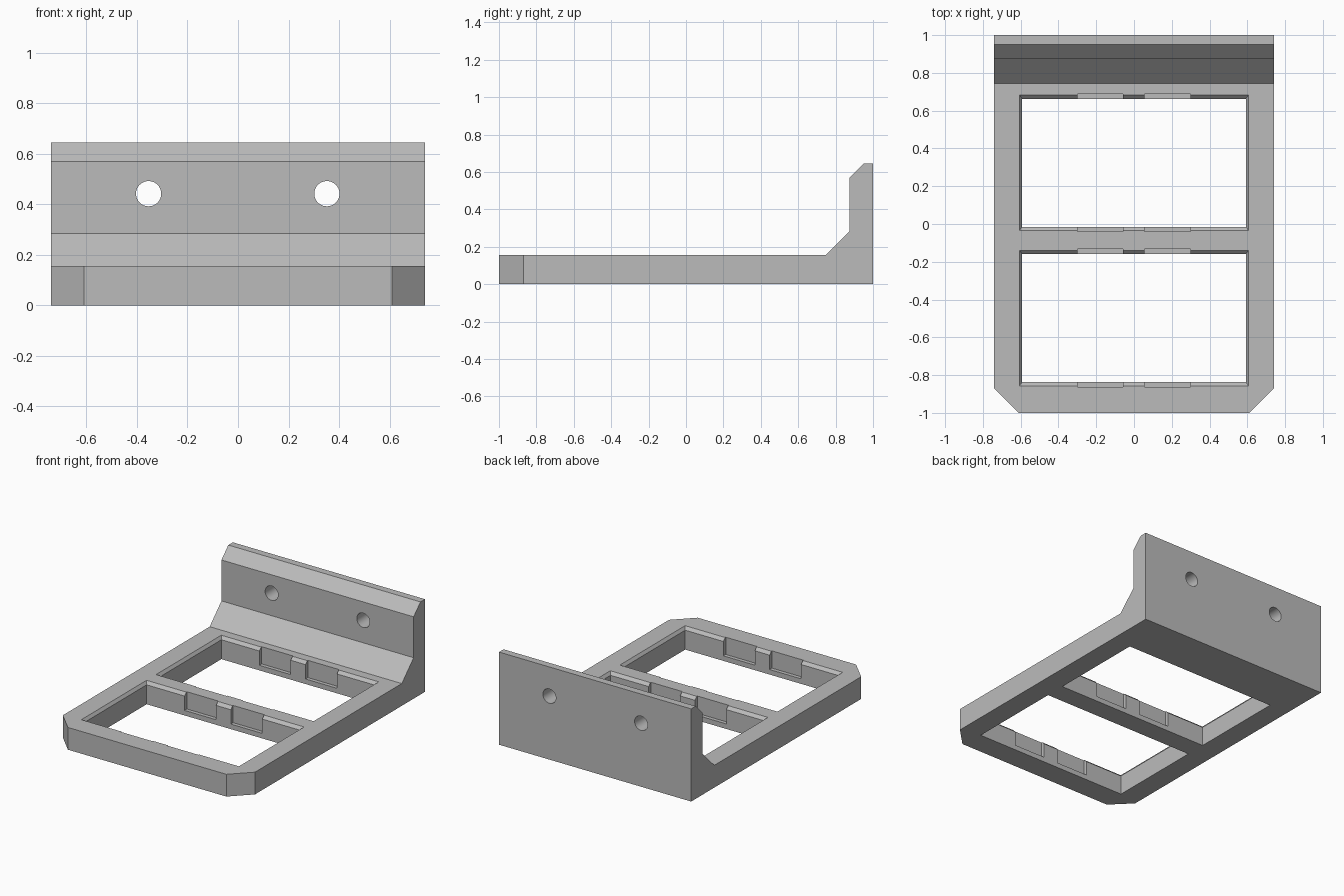
import bpy, bmesh, math
from mathutils import Matrix, Vector

if "Cube" in bpy.data.objects:
    bpy.data.objects.remove(bpy.data.objects["Cube"])

grey = bpy.data.materials.new("light grey")
grey.diffuse_color = (0.5, 0.5, 0.5, 1)
grey.use_nodes = True
grey.node_tree.nodes["Principled BSDF"].inputs["Base Color"].default_value = grey.diffuse_color


def make_object(name, bm):
    bmesh.ops.recalc_face_normals(bm, faces=bm.faces)
    mesh = bpy.data.meshes.new(name)
    bm.to_mesh(mesh)
    bm.free()
    mesh.materials.append(grey)
    ob = bpy.data.objects.new(name, mesh)
    bpy.context.collection.objects.link(ob)
    return ob


def prism(name, points, shift):
    """Closed outline swept along a vector."""
    bm = bmesh.new()
    face = bm.faces.new([bm.verts.new(p) for p in points])
    out = bmesh.ops.extrude_face_region(bm, geom=[face])
    bmesh.ops.translate(bm, vec=shift, verts=[v for v in out["geom"] if isinstance(v, bmesh.types.BMVert)])
    return make_object(name, bm)


def box(name, x0, x1, y0, y1, z0, z1):
    return prism(name, [(x0, y0, z0), (x1, y0, z0), (x1, y1, z0), (x0, y1, z0)], Vector((0, 0, z1 - z0)))


def cut(target, cutter):
    mod = target.modifiers.new("cut", 'BOOLEAN')
    mod.operation, mod.solver, mod.object = 'DIFFERENCE', 'EXACT', cutter
    deps = bpy.context.evaluated_depsgraph_get()
    mesh = bpy.data.meshes.new_from_object(target.evaluated_get(deps))
    target.modifiers.clear()
    target.data = mesh
    bpy.data.objects.remove(cutter)


W, T = 0.74, 0.155      # half width, plate thickness

# L-shaped bracket with sloped foot and bevelled lip
profile = [(-1, 0), (1, 0), (1, .645), (.95, .645), (.875, .57), (.875, .285), (.745, T), (-1, T)]
bracket = prism("bracket_frame", [(-W, y, z) for y, z in profile], Vector((2 * W, 0, 0)))

# Clipped front corners
for s in (-1, 1):
    cut(bracket, prism("corner_cutter", [(s * W, -.87, -.1), (s * .61, -1, -.1), (s * .61, -1.1, -.1),
                                         (s * .9, -1.1, -.1), (s * .9, -.87, -.1)], Vector((0, 0, .5))))

# Two windows with bevelled upper rims and clip pockets
C = 0.02
for y0, y1 in ((-.857, -.139), (-.035, .683)):
    bm = bmesh.new()
    rings = []
    for z, d in ((-.1, C), (T - C, C), (T, 0), (T + .1, 0)):
        x = .607 - d * .75
        rings.append([bm.verts.new(p) for p in
                      ((-x, y0 + d, z), (x, y0 + d, z), (x, y1 - d, z), (-x, y1 - d, z))])
    for a, b in zip(rings, rings[1:]):
        for i in range(4):
            j = (i + 1) % 4
            bm.faces.new((a[i], a[j], b[j], b[i]))
    bm.faces.new(rings[0])
    bm.faces.new(rings[-1])
    cut(bracket, make_object("window_cutter", bm))
    for xa, xb in ((-.30, -.058), (.056, .298)):
        for ya, yb in ((y0 - .006, y0 + .06), (y1 - .06, y1 + .006)):
            cut(bracket, box("pocket_cutter", xa, xb, ya, yb, .035, T + .05))

# Screw holes through the back wall
for x in (-.354, .352):
    bm = bmesh.new()
    bmesh.ops.create_cone(bm, cap_ends=True, segments=40, radius1=.05, radius2=.05, depth=.5,
                          matrix=Matrix.Translation((x, .95, .442)) @ Matrix.Rotation(math.pi / 2, 4, 'X'))
    cut(bracket, make_object("hole_cutter", bm))

# Flat faces, with smooth hole walls
bpy.context.view_layer.objects.active = bracket
bracket.select_set(True)
bpy.ops.object.shade_smooth_by_angle(angle=math.radians(20))
